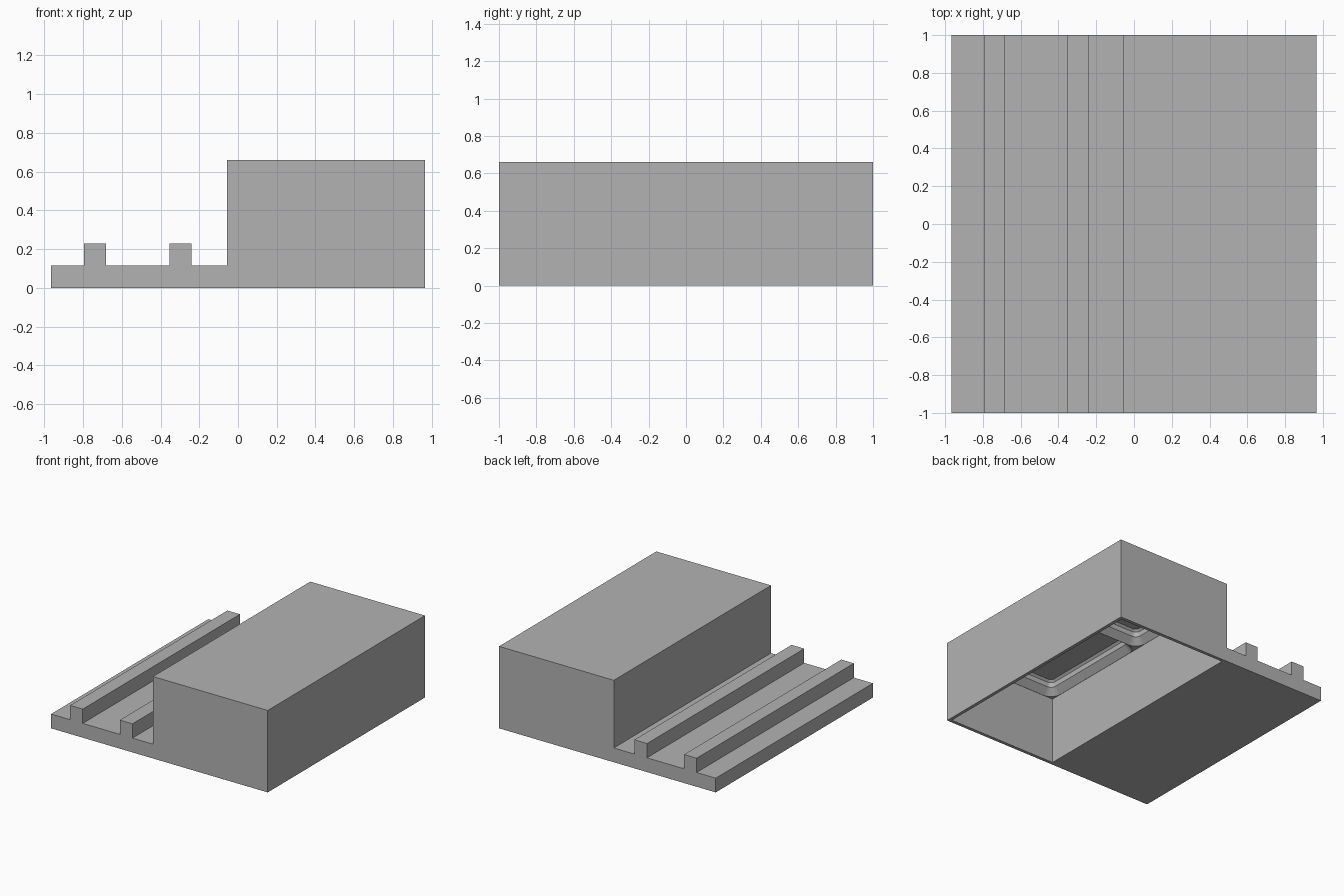
import bpy
import bmesh
from math import cos, sin, pi, radians

if "Cube" in bpy.data.objects:
    bpy.data.objects.remove(bpy.data.objects["Cube"])

gray = bpy.data.materials.new("plain gray")
gray.use_nodes = True
color = (0.45, 0.45, 0.45, 1)
gray.diffuse_color = color
gray.node_tree.nodes["Principled BSDF"].inputs["Base Color"].default_value = color

# Main sizes
LEFT, RIGHT, STEP = -0.965, 0.965, -0.057
PLATE, RAIL, TOP = 0.115, 0.23, 0.66
WALL, LEDGE = 0.026, 0.54


def loft(name, rings):
    """Closed solid through rings of equal point count."""
    bm = bmesh.new()
    loops = [[bm.verts.new(p) for p in ring] for ring in rings]
    bm.faces.new(loops[0])
    bm.faces.new(loops[-1])
    for a, b in zip(loops, loops[1:]):
        for i in range(len(a)):
            j = (i + 1) % len(a)
            bm.faces.new((a[i], a[j], b[j], b[i]))
    bmesh.ops.recalc_face_normals(bm, faces=bm.faces)
    mesh = bpy.data.meshes.new(name)
    bm.to_mesh(mesh)
    bm.free()
    mesh.materials.append(gray)
    obj = bpy.data.objects.new(name, mesh)
    bpy.context.collection.objects.link(obj)
    return obj


def rounded_ring(cx, cy, hx, hy, radius, z, steps=8):
    ring = []
    for quarter, (sx, sy) in enumerate([(1, 1), (-1, 1), (-1, -1), (1, -1)]):
        for k in range(steps + 1):
            a = (quarter + k / steps) * pi / 2
            ring.append((cx + sx * (hx - radius) + radius * cos(a),
                         cy + sy * (hy - radius) + radius * sin(a), z))
    return ring


# Housing: side plate with two rails and the tall block, one extruded profile
profile = [(LEFT, 0), (LEFT, PLATE)]
for x0, x1 in ((-0.795, -0.683), (-0.353, -0.24)):
    profile += [(x0, PLATE), (x0, RAIL), (x1, RAIL), (x1, PLATE)]
profile += [(STEP, PLATE), (STEP, TOP), (RIGHT, TOP), (RIGHT, 0)]
housing = loft("housing", [[(x, y, z) for x, z in profile] for y in (-1, 1)])

# Hollow under the block
x0, x1, y1 = STEP + WALL, RIGHT - WALL, 1 - WALL
hollow = [(x0, -y1), (x1, -y1), (x1, y1), (x0, y1)]
cutters = [loft("hollow_cutter", [[(x, y, z) for x, y in hollow] for z in (-0.1, LEDGE)])]

# Two stepped sockets in the ceiling: inset and height of each ring
steps = [(0.001, -0.02), (0.001, 0), (0.05, 0.05), (0.05, 0.09), (0.066, 0.106)]
for side in (-1, 1):
    rings = [rounded_ring((x0 + x1) / 2, side * y1 / 2, (x1 - x0) / 2 - inset,
                          y1 / 2 - inset, 0.093 - inset, LEDGE + h)
             for inset, h in steps]
    cutters.append(loft("socket_cutter", rings))

bpy.context.view_layer.objects.active = housing
for cutter in cutters:
    cutter.hide_render = True
    mod = housing.modifiers.new("cut", "BOOLEAN")
    mod.operation = "DIFFERENCE"
    mod.solver = "EXACT"
    mod.object = cutter
    bpy.ops.object.modifier_apply(modifier=mod.name)
for cutter in cutters:
    bpy.data.objects.remove(cutter)

# Smooth the rounded socket corners, keep all edges crisp
bpy.ops.object.select_all(action="DESELECT")
housing.select_set(True)
bpy.ops.object.shade_smooth_by_angle(angle=radians(25))
